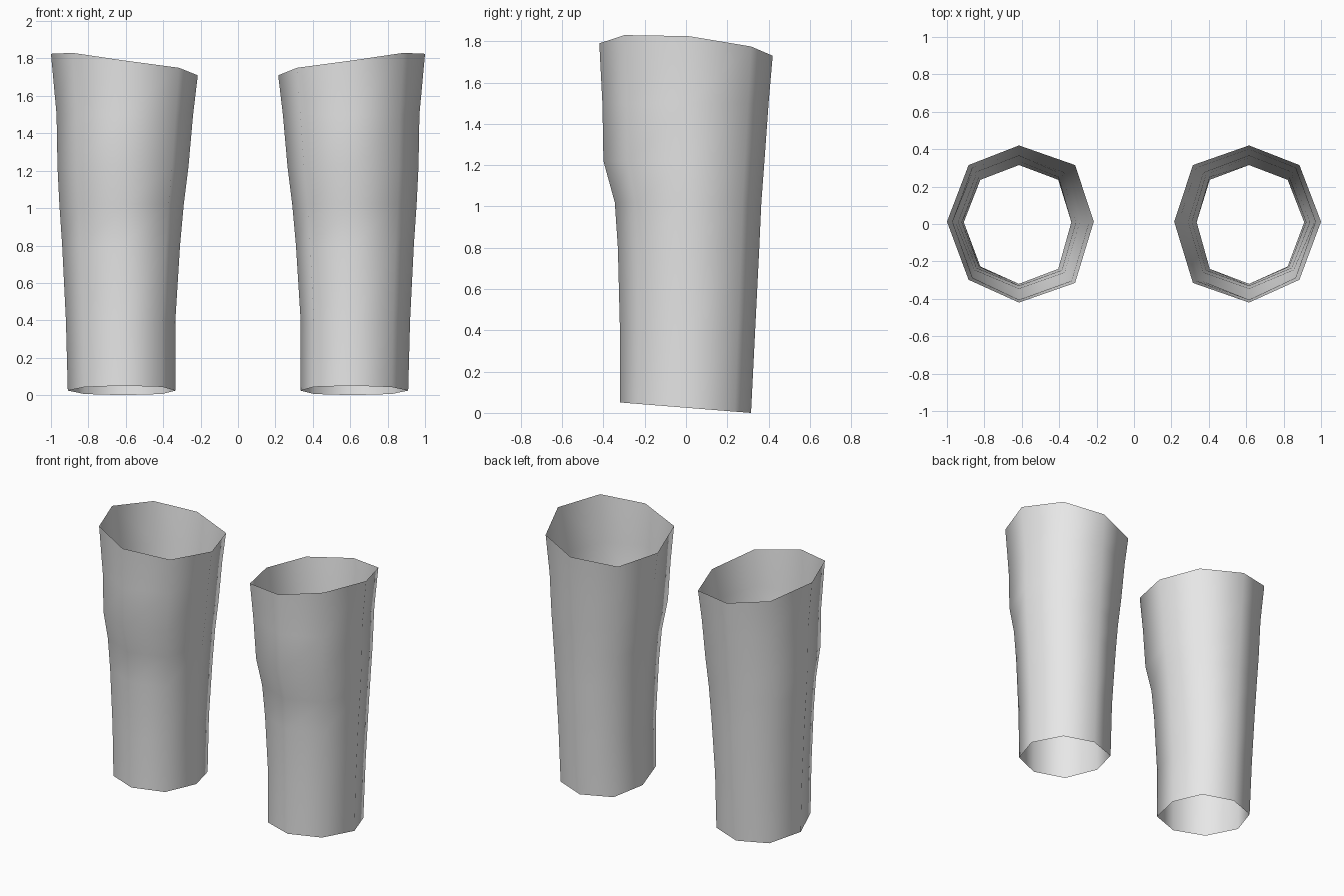
import bpy
import bmesh

cube = bpy.data.objects.get("Cube")
if cube:
    bpy.data.objects.remove(cube, do_unlink=True)

grey = bpy.data.materials.new("plain grey")
grey.use_nodes = True
colour = (0.8, 0.8, 0.8, 1)
grey.diffuse_color = colour
grey.node_tree.nodes["Principled BSDF"].inputs["Base Color"].default_value = colour

# Each ring: height, inner x, outer x, front y, back y
RINGS = [
    (0.02, 0.335, 0.91, -0.32, 0.315),
    (0.40, 0.335, 0.92, -0.32, 0.335),
    (0.80, 0.31, 0.94, -0.33, 0.355),
    (1.02, 0.29, 0.955, -0.345, 0.365),
    (1.22, 0.265, 0.965, -0.40, 0.38),
    (1.50, 0.24, 0.97, -0.405, 0.40),
    (1.77, 0.215, 1.0, -0.42, 0.42),
]
# Eight corners around the leg, from the inner side towards the front
CORNERS = [(-1, 0.03), (-0.75, -0.75), (0, -1), (0.7, -0.71),
           (1, 0.03), (0.7, 0.75), (0, 1), (-0.75, 0.75)]
TOP_RIM = [1.71, 1.75, 1.79, 1.83, 1.825, 1.775, 1.73, 1.70]


def make_leg(name, side):
    """Open eight-sided tube with slanted rims; side is +1 or -1."""
    bm = bmesh.new()
    rows = []
    for i, (height, inner, outer, front, back) in enumerate(RINGS):
        middle = 0.615
        row = []
        for (u, v), rim in zip(CORNERS, TOP_RIM):
            x = middle + u * (outer - middle if u > 0 else middle - inner)
            y = v * (back if v > 0 else -front)
            z = height
            if i == 0:
                z = max(0, 0.025 - 0.08 * y)
            elif i == len(RINGS) - 1:
                z = rim
            row.append(bm.verts.new((side * x, y, z)))
        rows.append(row)
    for low, high in zip(rows, rows[1:]):
        for k in range(len(low)):
            n = (k + 1) % len(low)
            quad = [low[k], low[n], high[n], high[k]]
            face = bm.faces.new(quad if side > 0 else quad[::-1])
            face.smooth = True
    mesh = bpy.data.meshes.new(name)
    bm.to_mesh(mesh)
    bm.free()
    mesh.materials.append(grey)
    leg = bpy.data.objects.new(name, mesh)
    bpy.context.collection.objects.link(leg)


make_leg("left_leg", 1)
make_leg("right_leg", -1)
